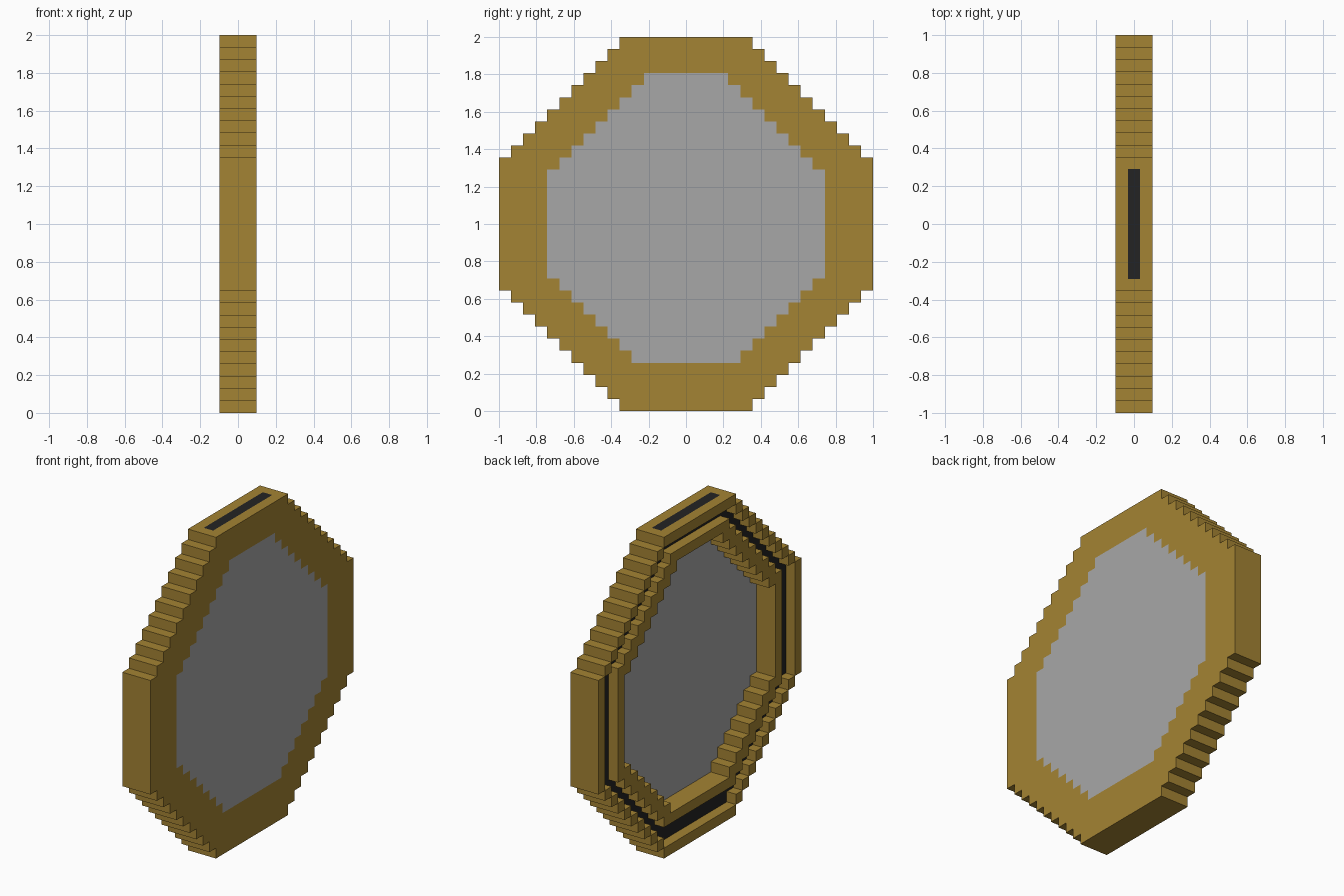
import bpy
import bmesh
from mathutils import Vector

if "Cube" in bpy.data.objects:
    bpy.data.objects.remove(bpy.data.objects["Cube"], do_unlink=True)

N = 31            # blocks along the longest side
U = 2 / N         # size of one block


def material(name, rgb):
    m = bpy.data.materials.new(name)
    m.use_nodes = True
    m.diffuse_color = (*rgb, 1)
    m.node_tree.nodes["Principled BSDF"].inputs["Base Color"].default_value = (*rgb, 1)
    return m


brass = material("brass", (0.371, 0.227, 0.033))
grey = material("light_grey", (0.386, 0.386, 0.386))
black = material("black", (0.017, 0.017, 0.017))


def octagon(low, high, low_half, high_half, side):
    """Cells (column, row) of a stepped octagon; halves are counted in whole columns from the centre."""
    return {(c, r) for r in range(low, high + 1) for c in range(-15, 16)
            if abs(c) <= min(low_half + r - low, side, high_half + high - r)}


def build(name, cells, mat):
    """Block part: one quad on every side of a cell that has no neighbour, on shared corners."""
    bm = bmesh.new()
    corners = {}

    def corner(p):
        if p not in corners:
            corners[p] = bm.verts.new(((p[0] - 1.5) * U, (p[1] - 0.5) * U, p[2] * U))
        return corners[p]

    for cell in sorted(cells):
        for axis in range(3):
            for step in (0, 1):
                near = list(cell)
                near[axis] += 2 * step - 1
                if tuple(near) in cells:
                    continue
                a, b = (axis + 1) % 3, (axis + 2) % 3
                ring = []
                for da, db in ((0, 0), (1, 0), (1, 1), (0, 1)):
                    p = list(cell)
                    p[axis] += step
                    p[a] += da
                    p[b] += db
                    ring.append(corner(tuple(p)))
                bm.faces.new(ring if step else ring[::-1])
    mesh = bpy.data.meshes.new(name)
    bm.to_mesh(mesh)
    bm.free()
    mesh.materials.append(mat)
    ob = bpy.data.objects.new(name, mesh)
    bpy.context.collection.objects.link(ob)
    return ob


def layers(shape, *xs):
    return {(x, c, r) for x in xs for c, r in shape}


# Stepped outlines, from the outside in
outer = octagon(0, 30, 5, 5, 15)
groove_outer = octagon(1, 29, 5, 5, 14)
groove_inner = octagon(3, 28, 5, 4, 12)
opening = octagon(4, 27, 4, 3, 11)
groove = groove_outer - groove_inner

# Black core ring at the bottom of the groove, with a tab filling the top slot
slot = {(c, 30) for c in range(-4, 5)}
core = layers(groove | slot, 1)
build("core_ring", core, black)

# Grey panel flush with the +x side
build("panel", layers(opening, 2), grey)

# Brass frame: two rims around the groove on the -x side, solid ring behind
frame = layers(outer - opening, 0, 1, 2) - layers(groove, 0) - core
build("frame", frame, brass)
